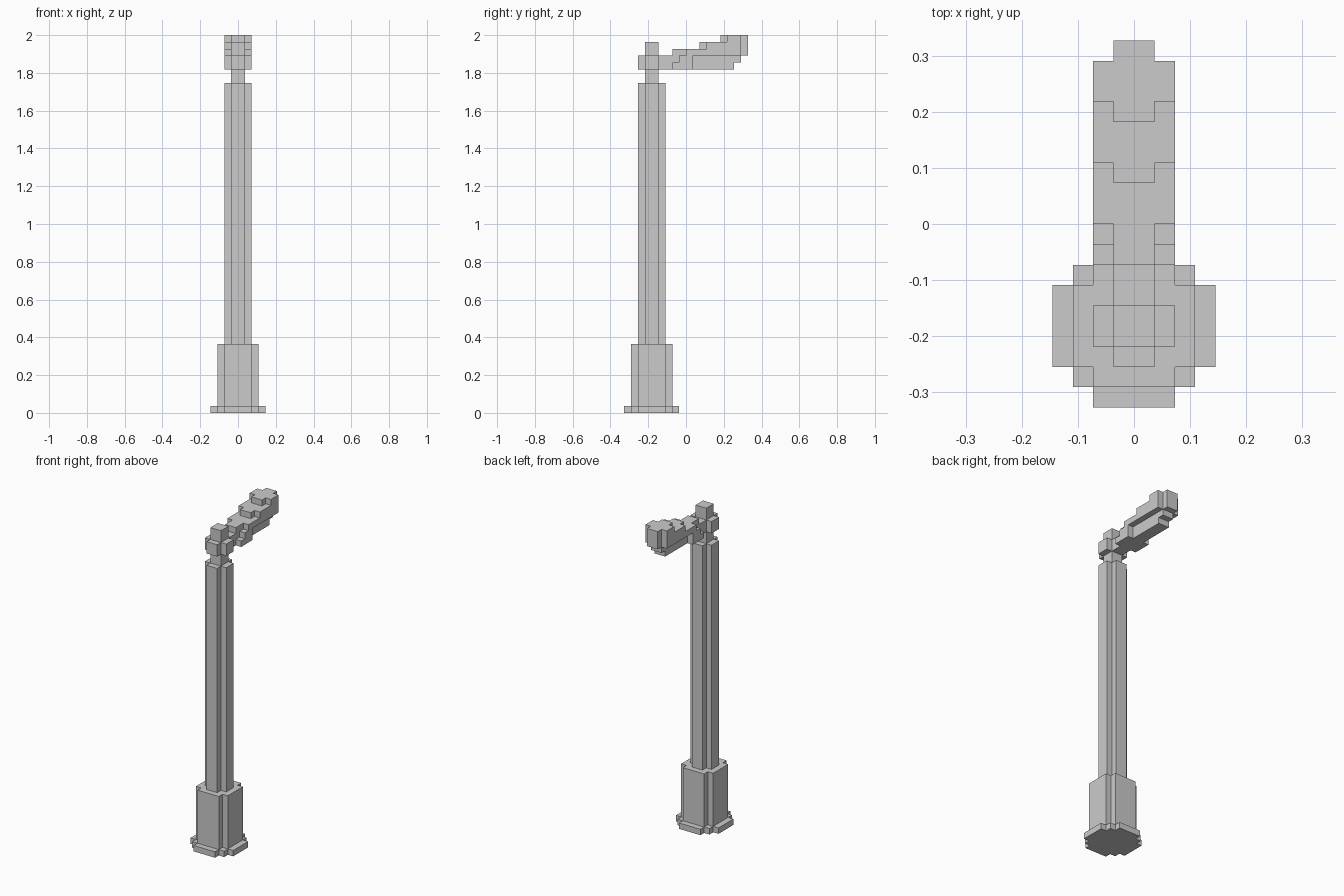
import bpy, bmesh
from mathutils import Vector

if "Cube" in bpy.data.objects:
    bpy.data.objects.remove(bpy.data.objects["Cube"])

U = 2 / 55          # block size: the model is 55 blocks tall
POLE_Y = -5         # pole axis, in blocks


def prism(name, points, direction):
    """Extrude a closed outline (in blocks) along a direction (in blocks)."""
    bm = bmesh.new()
    face = bm.faces.new([bm.verts.new(Vector(p) * U) for p in points])
    out = bmesh.ops.extrude_face_region(bm, geom=[face], use_keep_orig=True)
    moved = [g for g in out["geom"] if isinstance(g, bmesh.types.BMVert)]
    bmesh.ops.translate(bm, verts=moved, vec=Vector(direction) * U)
    bmesh.ops.recalc_face_normals(bm, faces=bm.faces)
    mesh = bpy.data.meshes.new(name)
    bm.to_mesh(mesh)
    bm.free()
    obj = bpy.data.objects.new(name, mesh)
    bpy.context.collection.objects.link(obj)
    return obj


def column(name, quarter, z0, z1):
    """Stepped round column: the corner outline is repeated in four turns."""
    pts = []
    ring = list(quarter)
    for _ in range(4):
        pts += ring
        ring = [(-y, x) for x, y in ring]
    return prism(name, [(x, y + POLE_Y, z0) for x, y in pts], (0, 0, z1 - z0))


def arm_slab(name, profile, x0, x1):
    return prism(name, [(x0, y, z) for y, z in profile], (x1 - x0, 0, 0))


# Post, bottom to top
column("foot_plate", [(4, 2), (3, 2), (3, 3), (2, 3), (2, 4)], 0, 1)
column("pole_base", [(3, 2), (2, 2), (2, 3)], 1, 10)
column("pole", [(2, 1), (1, 1), (1, 2)], 10, 48)
column("neck", [(1, 1)], 48, 50)
column("collar", [(2, 1), (1, 1), (1, 2)], 50, 52)
column("finial", [(1, 1)], 52, 54)

# Lamp arm: centre strip with rising steps and the lamp below
arm_slab("lamp_arm_core", [
    (-3, 50), (7, 50), (7, 51), (8, 51), (8, 52), (9, 52), (9, 55), (5, 55),
    (5, 54), (2, 54), (2, 53), (-2, 53), (-2, 52), (-3, 52)], -1, 1)

# Lamp arm sides, overhanging the lamp
side = arm_slab("lamp_arm_side", [
    (-2, 50), (1, 50), (1, 52), (8, 52), (8, 55), (6, 55), (6, 54), (3, 54),
    (3, 53), (0, 53), (0, 52), (-1, 52), (-1, 51), (-2, 51)], 1, 2)
mirror = side.modifiers.new("both_sides", "MIRROR")
mirror.use_axis = (True, False, False)
mirror.use_mirror_merge = False
